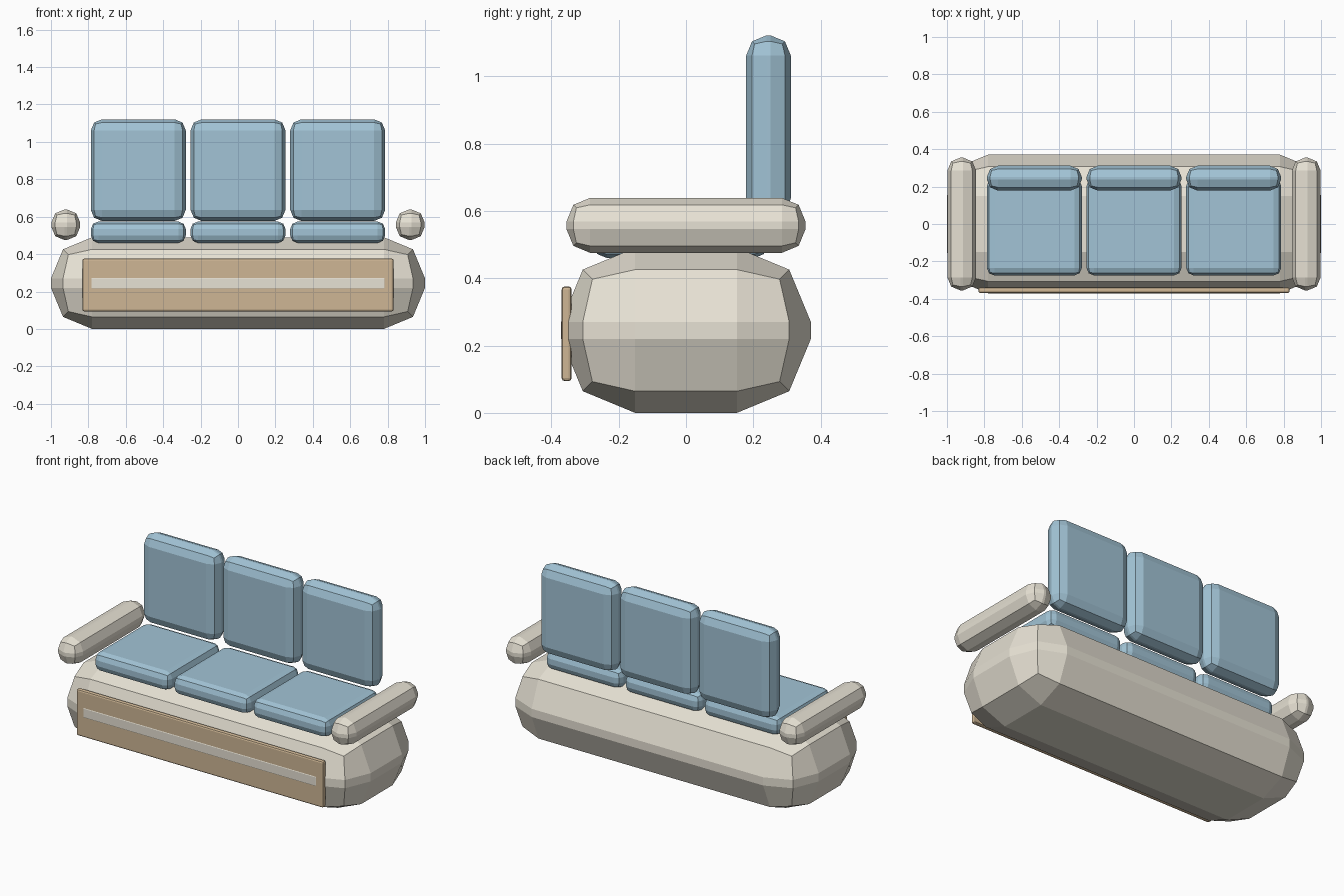
import bpy
import bmesh

if "Cube" in bpy.data.objects:
    bpy.data.objects.remove(bpy.data.objects["Cube"])


def material(name, color):
    mat = bpy.data.materials.new(name)
    mat.diffuse_color = (*color, 1.0)
    mat.use_nodes = True
    mat.node_tree.nodes["Principled BSDF"].inputs["Base Color"].default_value = mat.diffuse_color
    return mat


FABRIC = material("cream_fabric", (0.80, 0.76, 0.66))
CUSHION = material("blue_cushion", (0.36, 0.55, 0.67))
WOOD = material("wood", (0.62, 0.47, 0.30))


def rounded_box(name, center, size, radius, mat):
    """Flat-shaded box with a two-segment bevel on every edge."""
    bm = bmesh.new()
    bmesh.ops.create_cube(bm, size=1.0)
    bmesh.ops.scale(bm, vec=size, verts=bm.verts)
    mesh = bpy.data.meshes.new(name)
    bm.to_mesh(mesh)
    bm.free()
    mesh.materials.append(mat)
    obj = bpy.data.objects.new(name, mesh)
    obj.location = center
    bpy.context.collection.objects.link(obj)
    bevel = obj.modifiers.new("rounding", 'BEVEL')
    bevel.width = radius
    bevel.segments = 2
    bevel.limit_method = 'NONE'
    return obj


# Bulky base
rounded_box("base", (0, 0, 0.245), (2.0, 0.742, 0.49), 0.22, FABRIC)

# Front panel, the base just shows through its middle
rounded_box("front_panel", (0, -0.3545, 0.235), (1.664, 0.03, 0.282), 0.01, WOOD)

# Armrests
for side, label in ((-1, "left"), (1, "right")):
    rounded_box(f"armrest_{label}", (side * 0.921, 0, 0.557),
                (0.154, 0.71, 0.163), 0.07, FABRIC)

# Seat and back cushions
for i, label in enumerate(("left", "middle", "right")):
    x = (i - 1) * 0.533
    rounded_box(f"seat_cushion_{label}", (x, -0.016, 0.517),
                (0.508, 0.518, 0.114), 0.04, CUSHION)
    rounded_box(f"back_cushion_{label}", (x, 0.245, 0.849),
                (0.508, 0.133, 0.544), 0.06, CUSHION)
